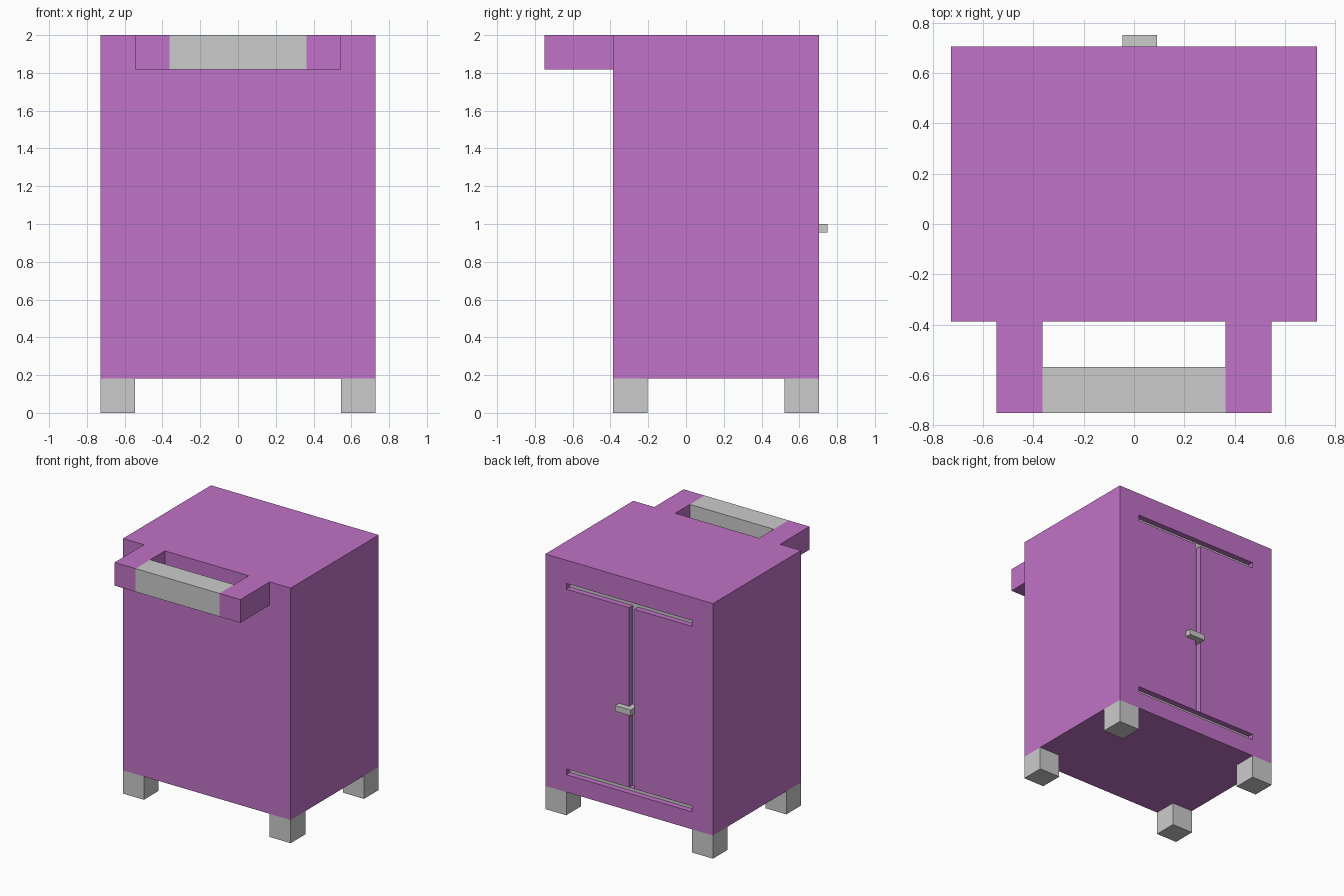
import bpy

if "Cube" in bpy.data.objects:
    bpy.data.objects.remove(bpy.data.objects["Cube"])

U = 1 / 11            # modelling grid step
H = U / 2             # half step: groove width and depth
FRONT, BACK = -4.25 * U, 7.75 * U

purple = bpy.data.materials.new("purple_paint")
purple.diffuse_color = (0.53, 0.17, 0.57, 1)
purple.use_nodes = True
purple.node_tree.nodes["Principled BSDF"].inputs["Base Color"].default_value = purple.diffuse_color


def box(name, lo, hi, mat=None):
    """Axis-aligned box between two corners."""
    bpy.ops.mesh.primitive_cube_add(size=1, location=[(a + b) / 2 for a, b in zip(lo, hi)])
    ob = bpy.context.object
    ob.name = name
    ob.scale = [b - a for a, b in zip(lo, hi)]
    bpy.ops.object.transform_apply(location=False, rotation=False, scale=True)
    if mat:
        ob.data.materials.append(mat)
    return ob


# Cabinet body
body = box("cabinet_body", (-8 * U, FRONT, 2 * U), (8 * U, BACK, 22 * U), purple)

# Door grooves in the back: cut deep, then lined with grey strips
grooves = {
    "upper_door_groove": (-6 * U, 6 * U, 19.5 * U, 20 * U),
    "lower_door_groove": (-6 * U, 6 * U, 3.5 * U, 4 * U),
    "centre_door_groove": (-H, 0, 4 * U, 19.5 * U),
}
for name, (x0, x1, z0, z1) in grooves.items():
    cutter = box(name + "_cutter", (x0, BACK - 2 * H, z0), (x1, BACK + H, z1))
    mod = body.modifiers.new(name, 'BOOLEAN')
    mod.operation = 'DIFFERENCE'
    mod.solver = 'EXACT'
    mod.object = cutter
    bpy.context.view_layer.objects.active = body
    bpy.ops.object.modifier_apply(modifier=mod.name)
    bpy.data.objects.remove(cutter)
    box(name + "_lining", (x0, BACK - 2 * H, z0), (x1, BACK - H, z1))

# Door latch: stem in the groove plus a sideways lever
box("latch_stem", (-H, BACK - H, 10.5 * U), (0, BACK, 11 * U))
box("latch_lever", (-H, BACK, 10.5 * U), (U, BACK + H, 11 * U))

# Four feet at the corners
for xs, x in (("left", -8 * U), ("right", 6 * U)):
    for ys, y in (("front", FRONT), ("back", BACK - 2 * U)):
        box(f"{ys}_{xs}_foot", (x, y, 0), (x + 2 * U, y + 2 * U, 2 * U))

# Push handle: two arms and a grey grip
for side, x in (("left", -6 * U), ("right", 4 * U)):
    box(f"{side}_handle_arm", (x, FRONT - 4 * U, 20 * U), (x + 2 * U, FRONT, 22 * U), purple)
box("handle_grip", (-4 * U, FRONT - 4 * U, 20 * U), (4 * U, FRONT - 2 * U, 22 * U))
